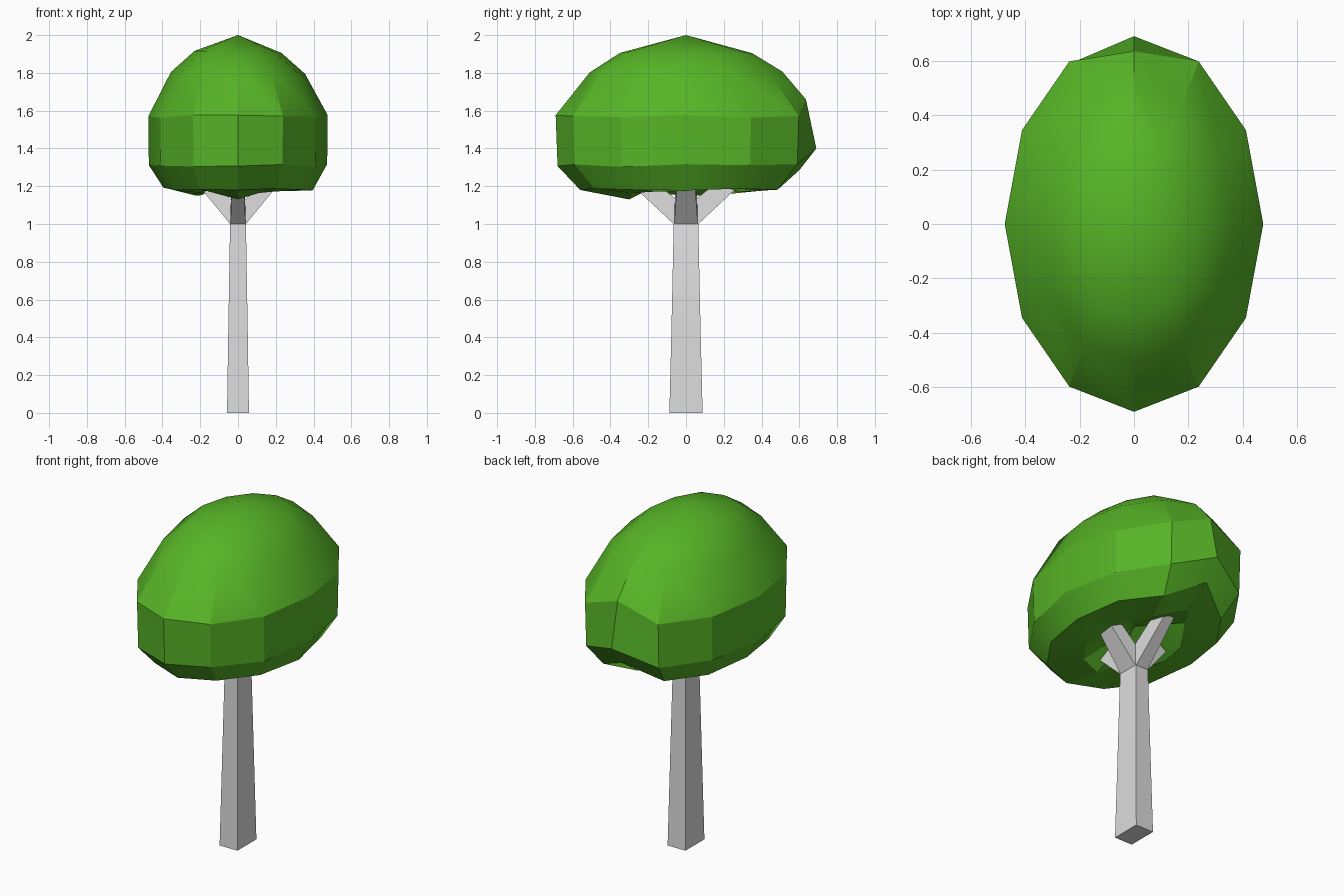
import bpy, bmesh, math, random
from mathutils import Vector

random.seed(4)
if "Cube" in bpy.data.objects:
    bpy.data.objects.remove(bpy.data.objects["Cube"], do_unlink=True)


def material(name, rgb):
    m = bpy.data.materials.new(name)
    m.use_nodes = True
    m.diffuse_color = (*rgb, 1)
    m.node_tree.nodes["Principled BSDF"].inputs["Base Color"].default_value = (*rgb, 1)
    return m


leaf_green = material("leaf green", (0.095, 0.46, 0.02))
bark_grey = material("pale bark grey", (0.72, 0.72, 0.72))


def bridge(bm, a, b):
    """Joins two closed loops of vertices with quads."""
    for i in range(len(a)):
        j = (i + 1) % len(a)
        bm.faces.new((a[i], a[j], b[j], b[i]))


def finish(bm, name, mat, angle):
    bmesh.ops.recalc_face_normals(bm, faces=bm.faces)
    mesh = bpy.data.meshes.new(name)
    bm.to_mesh(mesh)
    bm.free()
    mesh.materials.append(mat)
    ob = bpy.data.objects.new(name, mesh)
    bpy.context.collection.objects.link(ob)
    bpy.ops.object.select_all(action='DESELECT')
    ob.select_set(True)
    bpy.context.view_layer.objects.active = ob
    bpy.ops.object.shade_smooth_by_angle(angle=math.radians(angle))
    return ob


def loft(name, sections, mat):
    """Solid through a row of four-point sections, capped at both ends."""
    bm = bmesh.new()
    loops = [[bm.verts.new(p) for p in s] for s in sections]
    for a, b in zip(loops, loops[1:]):
        bridge(bm, a, b)
    bm.faces.new(loops[0])
    bm.faces.new(loops[-1])
    return finish(bm, name, mat, 20)


def rect(x, y, z):
    return [(-x, -y, z), (x, -y, z), (x, y, z), (-x, y, z)]


# Trunk: tapering rectangular post with a blunt point between the branches
loft("trunk", [rect(0.058, 0.088, 0), rect(0.052, 0.078, 0.4),
               rect(0.042, 0.065, 1.0), rect(0.01, 0.015, 1.09)], bark_grey)


# Branches: four wedges that leave the trunk's sides and reach into the crown
def branch(name, direction, start, reach, half_width):
    d = Vector(direction)
    side = Vector((-d.y, d.x, 0))

    def section(low, high, w):
        (l, lz), (h, hz) = low, high
        return [d * l + side * s * w + Vector((0, 0, z))
                for l, z, s in ((l, lz, -1), (l, lz, 1), (h, hz, 1), (h, hz, -1))]
    loft(name, [section((start, 1.0), (0, 1.09), half_width),
                section((start + reach, 1.28), (reach, 1.33), half_width * 0.7)], bark_grey)


for sign, x_name, y_name in ((1, "left_branch", "back_branch"),
                             (-1, "right_branch", "front_branch")):
    branch(x_name, (sign, 0, 0), 0.042, 0.23, 0.062)
    branch(y_name, (0, sign, 0), 0.065, 0.3, 0.04)

# Crown: twelve-sided oval rings, with an uneven hollow underside
SIDES = 12
RINGS = [(0.23, 0.35, 1.91), (0.355, 0.51, 1.80), (0.475, 0.69, 1.57),
         (0.472, 0.68, 1.31), (0.395, 0.56, 1.185), (0.22, 0.33, 1.165)]
bm = bmesh.new()
top = bm.verts.new((0, 0, 2.0))
hollow = bm.verts.new((0, 0, 1.28))
loops = []
for k, (rx, ry, z) in enumerate(RINGS):
    loop = []
    for i in range(SIDES):
        a = math.tau * i / SIDES
        v = bm.verts.new((rx * math.cos(a), ry * math.sin(a), z))
        if k == 5:
            v.co.z += random.uniform(-0.02, 0.06)
        elif k < 5:
            v.co.z += random.uniform(-0.008, 0.008)
        loop.append(v)
    loops.append(loop)

# Back of the crown juts out low and slants inward above and below
back = SIDES // 4
loops[2][back].co = (0, 0.635, 1.66)
loops[3][back].co = (0, 0.69, 1.40)
loops[4][back].co = (0, 0.60, 1.285)
loops[5][back].co = (0, 0.45, 1.18)
# Sagging tuft under the front
loops[5][3 * back].co = (0, -0.30, 1.13)

for a, b in zip(loops, loops[1:]):
    bridge(bm, a, b)
for i in range(SIDES):
    j = (i + 1) % SIDES
    bm.faces.new((top, loops[0][i], loops[0][j]))
    bm.faces.new((hollow, loops[-1][j], loops[-1][i]))
finish(bm, "crown", leaf_green, 24)
